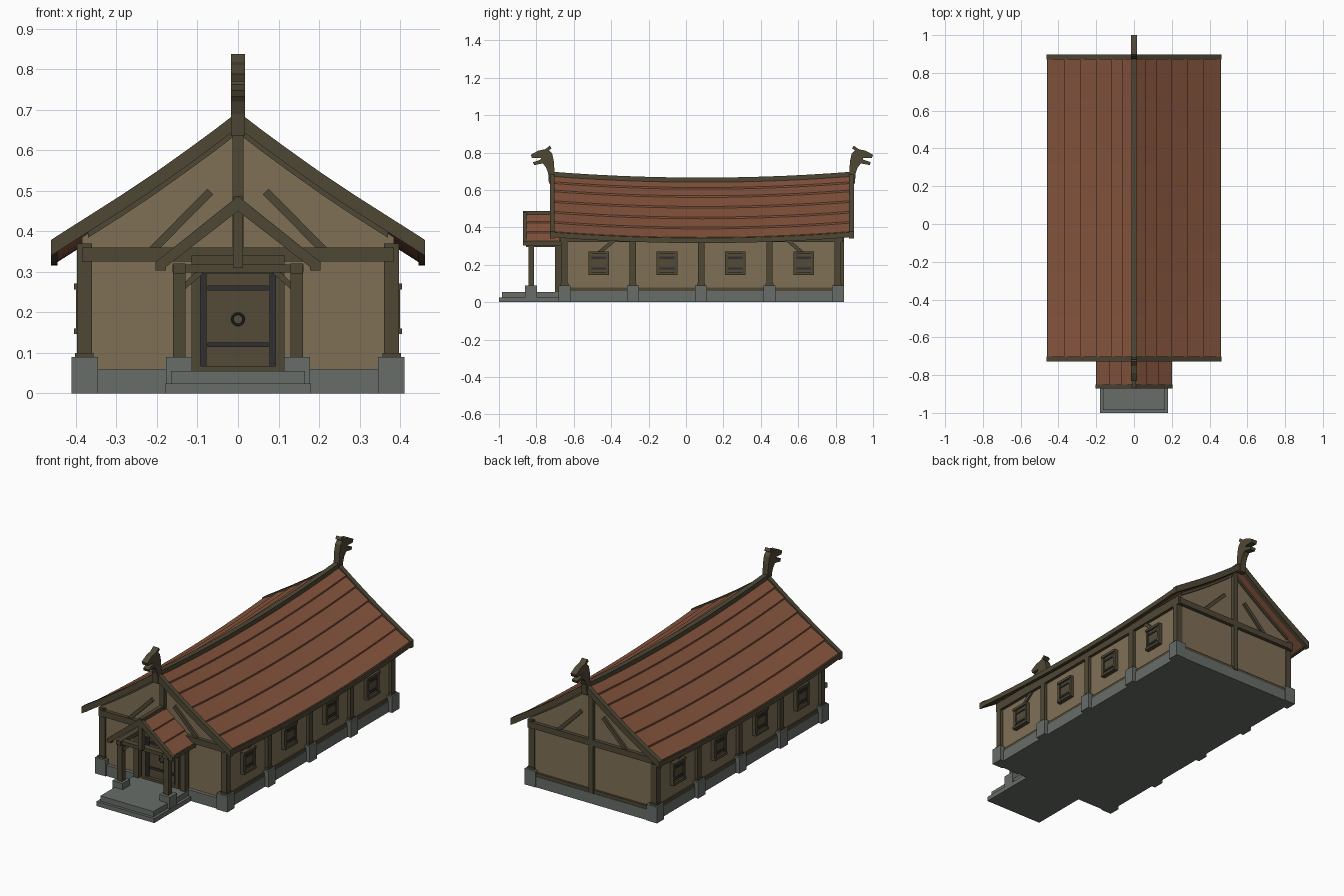
import bpy, bmesh, math
from mathutils import Vector

if "Cube" in bpy.data.objects:
    bpy.data.objects.remove(bpy.data.objects["Cube"])

C = 0.085          # middle of the hall along y
HALF = 0.81        # half length of the main roof


def material(name, rgb):
    m = bpy.data.materials.new(name)
    m.diffuse_color = (*rgb, 1)
    m.use_nodes = True
    m.node_tree.nodes["Principled BSDF"].inputs["Base Color"].default_value = m.diffuse_color
    return m


TIMBER = material("dark timber", (0.078, 0.064, 0.036))
PLASTER = material("tan plaster", (0.215, 0.162, 0.094))
ROOF = material("red shingle", (0.235, 0.089, 0.047))
STONE = material("grey stone", (0.140, 0.155, 0.140))
IRON = material("dark iron", (0.030, 0.030, 0.032))
DOOR = material("door wood", (0.088, 0.070, 0.038))


def loft(name, rings, mat):
    """Solid through a row of equal closed rings."""
    bm = bmesh.new()
    rows = [[bm.verts.new(p) for p in r] for r in rings]
    n = len(rows[0])
    for a, b in zip(rows, rows[1:]):
        for i in range(n):
            j = (i + 1) % n
            bm.faces.new((a[i], a[j], b[j], b[i]))
    bm.faces.new(rows[0])
    bm.faces.new(rows[-1][::-1])
    bmesh.ops.recalc_face_normals(bm, faces=bm.faces)
    me = bpy.data.meshes.new(name)
    bm.to_mesh(me)
    bm.free()
    me.materials.append(mat)
    ob = bpy.data.objects.new(name, me)
    bpy.context.collection.objects.link(ob)
    return ob


def box(name, x, y, z, mat):
    ring = lambda h: [(x[0], y[0], h), (x[1], y[0], h), (x[1], y[1], h), (x[0], y[1], h)]
    return loft(name, [ring(z[0]), ring(z[1])], mat)


def xz_prism(name, pts, y, mat):
    return loft(name, [[(p[0], v, p[1]) for p in pts] for v in y], mat)


def yz_prism(name, pts, x, mat):
    return loft(name, [[(v, p[0], p[1]) for p in pts] for v in x], mat)


def bar(a, b, w):
    """Outline of a straight bar from a to b in a plane."""
    a, b = Vector(a), Vector(b)
    d = (b - a).normalized() * w / 2
    s = Vector((-d.y, d.x))
    return [a + s, b + s, b - s, a - s]


def span(s, a, b):
    return (s * a, s * b)


def along(end, a, b):
    """y range at the front (end=1), or reflected to the back (end=-1)."""
    return (a, b) if end == 1 else (2 * C - a, 2 * C - b)


def sag(y):
    return -0.032 * (1 - ((y - C) / HALF) ** 2)


# stone base and steps
box("foundation", (-0.39, 0.39), (-0.675, 0.84), (0, 0.06), STONE)
box("lower_step", (-0.18, 0.18), (-1.0, -0.66), (0, 0.025), STONE)
box("upper_step", (-0.165, 0.165), (-0.985, -0.66), (0.025, 0.055), STONE)

# walls
box("hall_walls", (-0.38, 0.38), (-0.655, 0.825), (0.06, 0.355), PLASTER)

# side framing: stone pads, posts, sills, plates
post_y = [-0.65 + 0.3655 * i for i in range(5)]
for s in (-1, 1):
    for y in post_y:
        box("post_pad", span(s, 0.345, 0.411), (y - 0.032, y + 0.032), (0, 0.09), STONE)
        box("post_foot", span(s, 0.357, 0.402), (y - 0.021, y + 0.021), (0.09, 0.1), TIMBER)
        box("wall_post", span(s, 0.36, 0.397), (y - 0.017, y + 0.017), (0.09, 0.37), TIMBER)
    box("side_sill", span(s, 0.37, 0.387), (-0.65, 0.82), (0.06, 0.078), TIMBER)
    box("side_plate", span(s, 0.365, 0.397), (-0.67, 0.84), (0.322, 0.37), TIMBER)
    for a, b in ((-0.5, -0.385), (0.655, 0.545)):
        yz_prism("side_brace", bar((a, 0.235), (b, 0.33), 0.02), span(s, 0.375, 0.39), TIMBER)
    # shuttered windows
    for y0, y1 in zip(post_y, post_y[1:]):
        y = (y0 + y1) / 2
        box("window_shutter", span(s, 0.37, 0.394), (y - 0.042, y + 0.042), (0.16, 0.258), DOOR)
        for o in (-0.047, 0.047):
            box("window_jamb", span(s, 0.37, 0.4), (y + o - 0.008, y + o + 0.008), (0.147, 0.27), TIMBER)
        for z in (0.153, 0.264):
            box("window_rail", span(s, 0.37, 0.405), (y - 0.055, y + 0.055), (z - 0.007, z + 0.007), TIMBER)
        for z in (0.18, 0.238):
            box("shutter_band", span(s, 0.39, 0.398), (y - 0.039, y + 0.039), (z - 0.006, z + 0.006), IRON)

# main roof profile, given as (x, z) at the gable ends
prof = [(0, 0.682), (0.06, 0.636), (0.12, 0.592), (0.2, 0.535), (0.285, 0.478), (0.37, 0.424), (0.455, 0.37)]
roof_ys = [C - HALF + 0.01 + (2 * HALF - 0.02) * i / 14 for i in range(15)]
for s in (-1, 1):
    # overlapping shingle courses
    for (x0, z0), (x1, z1) in zip(prof, prof[1:]):
        ring = [(x0, z0), (x1, z1 + 0.009), (x1, z1 - 0.02), (x0, z0 - 0.02)]
        loft("roof_course", [[(s * p[0], y, p[1] + sag(y)) for p in ring] for y in roof_ys], ROOF)
    ring = [(0.445, 0.348), (0.445, 0.38), (0.461, 0.375), (0.461, 0.348)]
    loft("eave_board", [[(s * p[0], y, p[1] + sag(y)) for p in ring] for y in roof_ys], TIMBER)
ring = [(-0.014, 0.66), (0.014, 0.66), (0.014, 0.698), (-0.014, 0.698)]
loft("ridge_beam", [[(p[0], y, p[1] + sag(y)) for p in ring] for y in roof_ys], TIMBER)

# gable ends
head = [(-0.733, 0.635), (-0.705, 0.635), (-0.703, 0.70), (-0.707, 0.755), (-0.716, 0.795), (-0.733, 0.812),
        (-0.718, 0.822), (-0.728, 0.837), (-0.752, 0.818), (-0.79, 0.81), (-0.83, 0.788), (-0.823, 0.77),
        (-0.775, 0.772), (-0.778, 0.762), (-0.818, 0.748), (-0.812, 0.733), (-0.765, 0.742), (-0.748, 0.72),
        (-0.737, 0.69)]
for e in (1, -1):
    gable = [(-0.385, 0.34), (0.385, 0.34), (0.385, 0.385), (0.12, 0.565), (0, 0.65), (-0.12, 0.565), (-0.385, 0.385)]
    xz_prism("gable_wall", gable, along(e, -0.655, -0.635), PLASTER)
    box("tie_beam", (-0.385, 0.385), along(e, -0.675, -0.64), (0.326, 0.36), TIMBER)
    box("king_post", (-0.014, 0.014), along(e, -0.675, -0.64), (0.34 if e == 1 else 0.06, 0.655), TIMBER)
    if e == -1:
        box("back_sill", (-0.38, 0.38), along(e, -0.667, -0.64), (0.06, 0.078), TIMBER)
    for s in (-1, 1):
        xz_prism("gable_brace", bar((s * 0.215, 0.35), (s * 0.068, 0.498), 0.02), along(e, -0.668, -0.64), TIMBER)
        top = [(s * x, z + 0.013) for x, z in prof] + [(s * 0.462, 0.378)]
        low = [(s * x, z - 0.026) for x, z in prof] + [(s * 0.462, 0.34)]
        xz_prism("bargeboard", top + low[::-1], along(e, -0.728, -0.702), TIMBER)
        # rafter against the gable wall
        xz_prism("wall_rafter", [(s * x, z - 0.022) for x, z in prof[:6]]
                 + [(s * x, z - 0.04) for x, z in prof[:6]][::-1], along(e, -0.665, -0.64), TIMBER)
    # carved beast head on the ridge end
    pts = [(y if e == 1 else 2 * C - y, z) for y, z in head]
    yz_prism("ridge_beast_head", pts, (-0.017, 0.017), TIMBER)

# door
box("door", (-0.092, 0.092), (-0.672, -0.65), (0.06, 0.297), DOOR)
box("door_lintel", (-0.115, 0.115), (-0.69, -0.65), (0.295, 0.34), TIMBER)
box("door_sill", (-0.115, 0.115), (-0.69, -0.65), (0.055, 0.068), TIMBER)
for s in (-1, 1):
    box("door_jamb", span(s, 0.092, 0.115), (-0.69, -0.65), (0.06, 0.32), TIMBER)
    box("door_edge_iron", span(s, 0.078, 0.092), (-0.678, -0.67), (0.068, 0.295), IRON)
for z in (0.12, 0.26):
    box("door_band", (-0.075, 0.075), (-0.678, -0.67), (z - 0.006, z + 0.006), IRON)
bpy.ops.mesh.primitive_torus_add(major_radius=0.014, minor_radius=0.003, major_segments=16, minor_segments=6,
                                 location=(0, -0.677, 0.183), rotation=(math.pi / 2, 0, 0))
bpy.context.object.name = "door_ring"
bpy.context.object.data.materials.append(IRON)

# porch frame
for s in (-1, 1):
    box("porch_pad", span(s, 0.114, 0.178), (-0.86, -0.796), (0.025, 0.09), STONE)
    box("porch_post", span(s, 0.129, 0.16), (-0.843, -0.812), (0.09, 0.3), TIMBER)
    box("porch_wall_post", span(s, 0.129, 0.16), (-0.7, -0.665), (0.05, 0.3), TIMBER)
    box("porch_side_beam", span(s, 0.13, 0.16), (-0.855, -0.65), (0.296, 0.32), TIMBER)
    xz_prism("porch_brace", bar((s * 0.135, 0.262), (s * 0.09, 0.302), 0.014), (-0.835, -0.82), TIMBER)
box("porch_cross_beam", (-0.162, 0.162), (-0.845, -0.81), (0.298, 0.318), TIMBER)
box("porch_king_post", (-0.012, 0.012), (-0.868, -0.845), (0.31, 0.47), TIMBER)

# porch roof
pz = lambda x: 0.475 - 0.8 * x
for s in (-1, 1):
    for i in range(3):
        x0, x1 = 0.195 * i / 3, 0.195 * (i + 1) / 3
        pts = [(s * x0, pz(x0)), (s * x1, pz(x1) + 0.008), (s * x1, pz(x1) - 0.014), (s * x0, pz(x0) - 0.014)]
        xz_prism("porch_roof_course", pts, (-0.862, -0.645), ROOF)
    pts = [(0, 0.487), (s * 0.204, 0.324), (s * 0.204, 0.303), (s * 0.178, 0.303), (s * 0.178, 0.312), (0, 0.45)]
    xz_prism("porch_bargeboard", pts, (-0.872, -0.85), TIMBER)
    box("porch_eave_board", span(s, 0.188, 0.2), (-0.862, -0.66), (0.303, 0.326), TIMBER)
box("porch_ridge", (-0.011, 0.011), (-0.868, -0.65), (0.455, 0.487), TIMBER)
